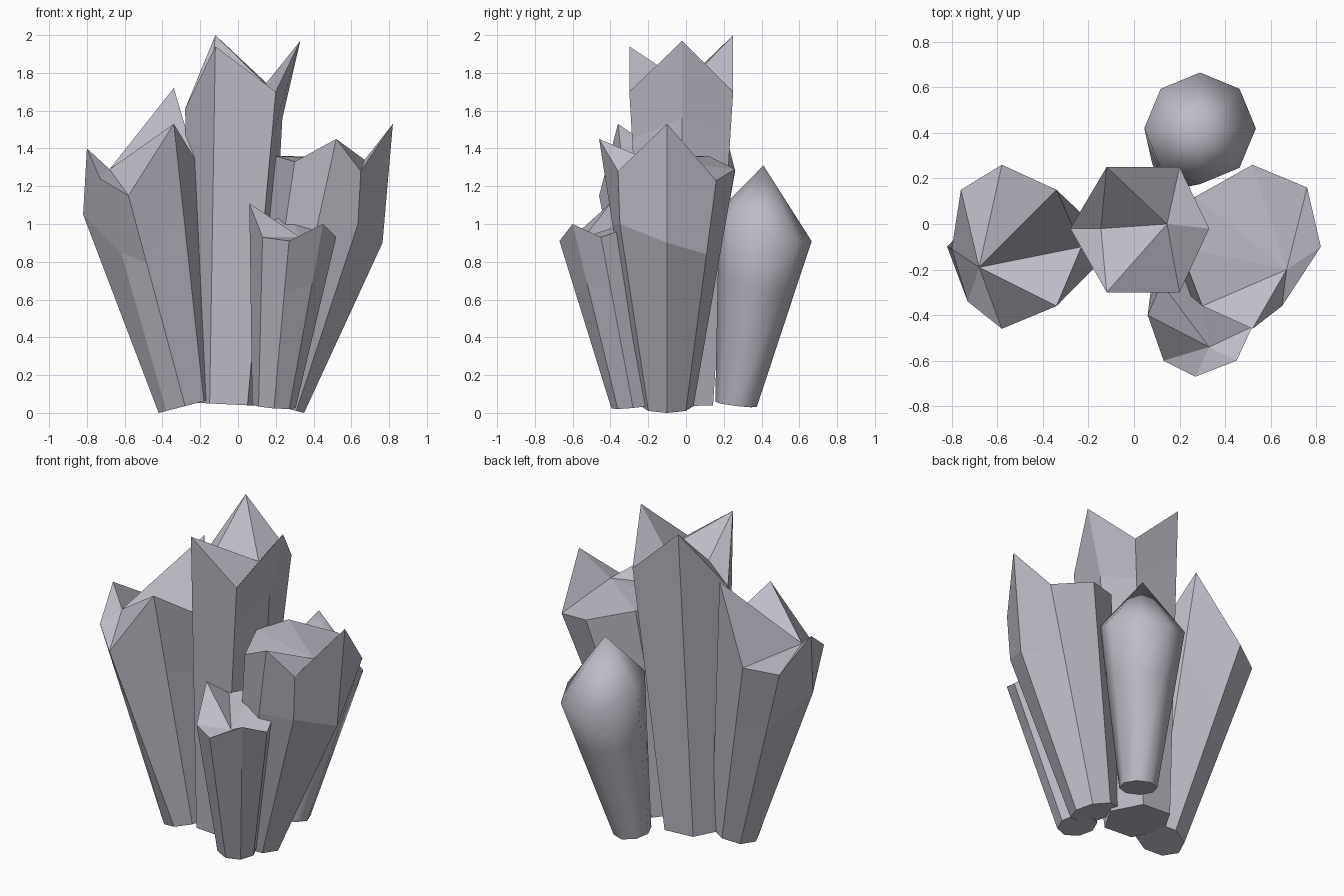
import bpy, bmesh, math
from mathutils import Vector

if "Cube" in bpy.data.objects:
    bpy.data.objects.remove(bpy.data.objects["Cube"])

stone = bpy.data.materials.new("pale_grey_crystal")
stone.diffuse_color = (0.50, 0.51, 0.57, 1)
stone.use_nodes = True
stone.node_tree.nodes["Principled BSDF"].inputs["Base Color"].default_value = stone.diffuse_color


def crystal(name, base, rim, inner, shoulder=None, t=0.68, smooth=False):
    """Tilted n-gon foot -> shoulder ring -> jagged rim -> inner cap points.
    base: cx, cy, cz, radius, slope x, slope y.  shoulder: overrides by column."""
    bm = bmesh.new()
    n = len(rim)
    cx, cy, cz, r, sx, sy = base
    foot, mid = [], []
    for i in range(n):
        dx = r * math.cos(i * math.tau / n)
        dy = r * math.sin(i * math.tau / n)
        foot.append(Vector((cx + dx, cy + dy, cz + sx * dx + sy * dy)))
        mid.append(Vector((shoulder or {}).get(i, foot[i].lerp(Vector(rim[i]), t))))
    rings = [[bm.verts.new(p) for p in ring] for ring in (foot, mid, rim)]
    cap = [bm.verts.new(p) for p in inner]

    # foot and sides
    bottom = bm.faces.new(rings[0][::-1])
    for low, high in zip(rings, rings[1:]):
        for i in range(n):
            j = (i + 1) % n
            bm.faces.new((low[i], low[j], high[j], high[i]))

    # cap: each rim edge runs to its nearest inner point
    top = rings[2]
    near = []
    for i in range(n):
        m = (top[i].co + top[(i + 1) % n].co) / 2
        near.append(min(cap, key=lambda v: (v.co - m).xy.length))
    for i in range(n):
        bm.faces.new((top[i], top[(i + 1) % n], near[i]))
        if near[i - 1] != near[i]:
            bm.faces.new((top[i], near[i], near[i - 1]))

    for f in bm.faces:
        f.smooth = smooth and f != bottom
    bmesh.ops.recalc_face_normals(bm, faces=bm.faces[:])
    mesh = bpy.data.meshes.new(name)
    bm.to_mesh(mesh)
    bm.free()
    mesh.materials.append(stone)
    obj = bpy.data.objects.new(name, mesh)
    bpy.context.collection.objects.link(obj)


# tall six-sided crystal in the middle
crystal("centre_crystal", (-0.05, -0.03, 0.045, 0.20, -0.05, 0),
        [(.33, -.02, 1.97), (.20, .25, 1.70), (-.12, .25, 2.0),
         (-.28, -.02, 1.61), (-.12, -.30, 1.94), (.20, -.30, 1.70)],
        [(.145, 0, 1.74), (-.145, -.02, 1.74)],
        {0: (.235, -.02, 1.56)}, t=0.85)

# left leaning crystal
crystal("left_crystal", (-0.28, -0.10, 0.036, 0.14, 0.26, 0),
        [(-.23, -.10, 1.35), (-.34, .15, 1.72), (-.58, .26, 1.28),
         (-.76, .15, 1.24), (-.80, -.11, 1.40), (-.73, -.34, 1.24),
         (-.58, -.46, 1.15), (-.34, -.36, 1.53)],
        [(-.68, -.19, 1.29)],
        {4: (-.82, -.10, 1.05)})

# right leaning crystal
crystal("right_crystal", (0.21, -0.10, 0.036, 0.14, -0.26, 0),
        [(.82, -.10, 1.53), (.76, .16, 1.23), (.52, .26, 1.29),
         (.27, .12, 1.36), (.20, -.10, 1.36), (.30, -.36, 1.33),
         (.52, -.46, 1.45), (.65, -.36, 1.28)],
        [(.67, -.20, 1.34)],
        {0: (.765, -.10, .90), 7: (.635, -.35, 1.0)})

# small crystal in front
crystal("front_crystal", (0.19, -0.28, 0.035, 0.115, -0.08, 0.1),
        [(.52, -.45, .93), (.45, -.25, 1.0), (.27, -.18, 1.05),
         (.12, -.26, 1.0), (.06, -.40, 1.11), (.13, -.60, .93),
         (.27, -.67, .91), (.45, -.60, 1.0)],
        [(.33, -.54, .93)])

# smooth crystal at the back, with one pointed tip
bx, by, br = 0.29, 0.42, 0.245
ring = [(math.cos(k * math.tau / 8) * br, math.sin(k * math.tau / 8) * br) for k in range(8)]
crystal("back_crystal", (0.19, 0.265, 0.045, 0.11, -0.08, -0.12),
        [(bx + x, by + y, 0.99 - 0.15 * x - 0.33 * y) for x, y in ring],
        [(.28, .41, 1.31)], smooth=True)
